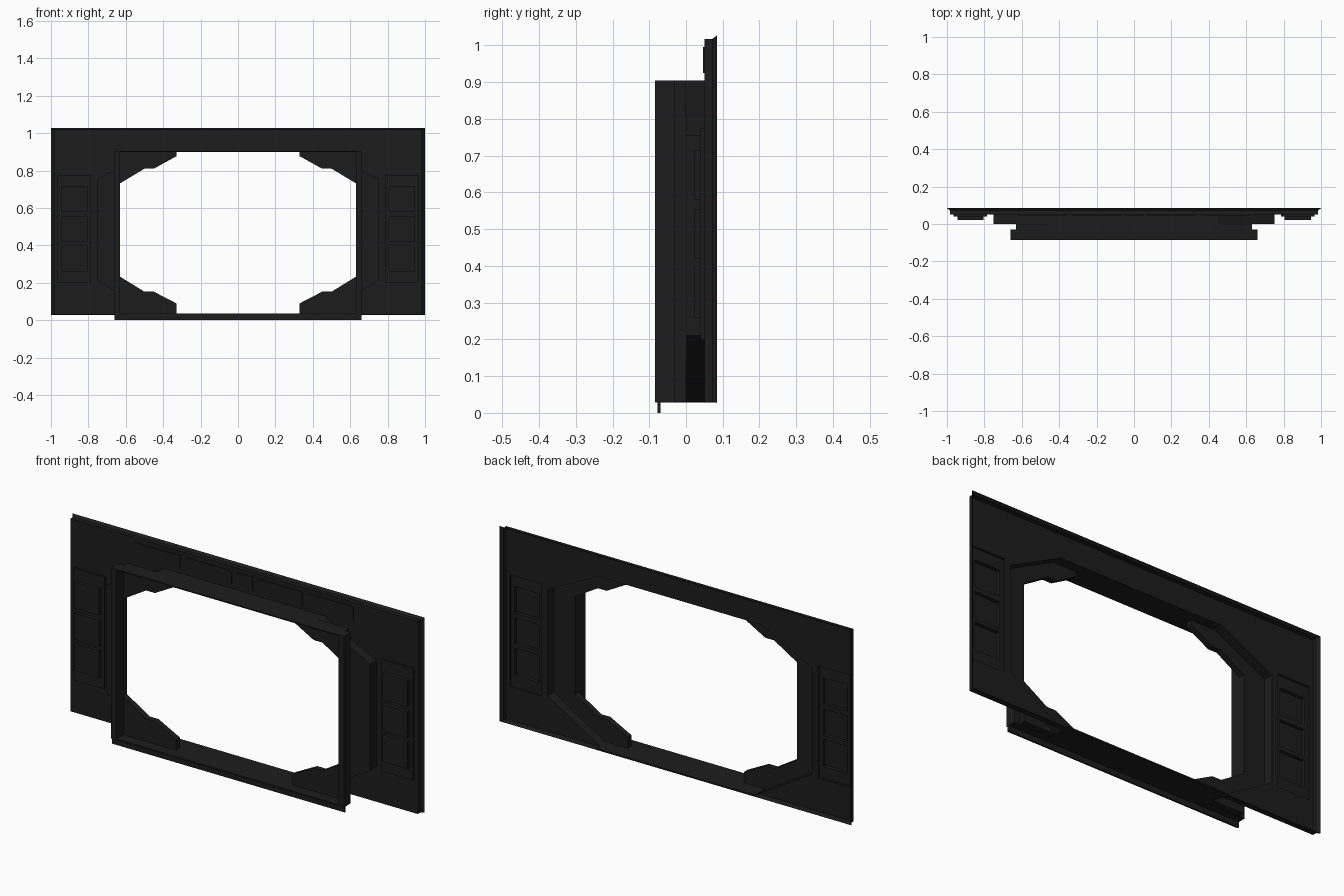
import bpy, bmesh

if "Cube" in bpy.data.objects:
    bpy.data.objects.remove(bpy.data.objects["Cube"])

dark = bpy.data.materials.new("dark_metal")
dark.diffuse_color = (0.012, 0.012, 0.012, 1)
dark.use_nodes = True
dark.node_tree.nodes["Principled BSDF"].inputs["Base Color"].default_value = dark.diffuse_color


def finish(name, bm, mirror=True):
    bmesh.ops.remove_doubles(bm, verts=bm.verts, dist=1e-5)
    bmesh.ops.recalc_face_normals(bm, faces=bm.faces)
    # open sheets should face the viewer in front
    flat = [f for f in bm.faces if abs(f.normal.y) > 0.9]
    if flat and sum(f.normal.y * f.calc_area() for f in flat) > 1e-4:
        bmesh.ops.reverse_faces(bm, faces=bm.faces)
    me = bpy.data.meshes.new(name)
    bm.to_mesh(me)
    bm.free()
    me.materials.append(dark)
    ob = bpy.data.objects.new(name, me)
    bpy.context.collection.objects.link(ob)
    if mirror:
        m = ob.modifiers.new("mirror", "MIRROR")
        m.merge_threshold = 0.0005
    return ob


def face(bm, pts, y):
    bm.faces.new([bm.verts.new((x, y, z)) for x, z in pts])


def loft(bm, sections, closed=False):
    """Skin between (outline, y) sections."""
    rows = [[bm.verts.new((x, y, z)) for x, z in p] for p, y in sections]
    for a, b in zip(rows, rows[1:]):
        n = len(a)
        for i in range(n if closed else n - 1):
            j = (i + 1) % n
            bm.faces.new((a[i], a[j], b[j], b[i]))


def rect(x0, x1, z0, z1):
    return [(x0, z0), (x1, z0), (x1, z1), (x0, z1)]


def prism(name, pts, y0, y1, mirror=True, back=True):
    bm = bmesh.new()
    loft(bm, [(pts, y0), (pts, y1)], True)
    face(bm, pts, y0)
    if back:
        face(bm, pts, y1)
    return finish(name, bm, mirror)


TOP, FLOOR = 0.905, 0.03
hole = [(.45, TOP), (.75, .755), (.75, .21), (.45, FLOOR)]
opening = [(.33, FLOOR), (.33, .09), (.45, .152), (.5, .152), (.63, .232),
           (.63, .732), (.5, .81), (.45, .81), (.33, .876), (.33, TOP)]
PX0, PX1, PZ0, PZ1 = .785, .965, .2, .775

# wall sheet with bay cutouts, and its flared rim running backwards
bm = bmesh.new()
face(bm, [(0, TOP)] + hole + [(PX0, FLOOR), (PX0, PZ0), (PX0, PZ1),
     (.985, PZ1), (.985, 1.018), (0, 1.018)], .05)
face(bm, rect(PX0, .985, FLOOR, PZ0), .05)
face(bm, rect(PX1, .985, PZ0, PZ1), .05)
inner = [(0, 1.018), (.985, 1.018), (.985, FLOOR), (0, FLOOR)]
outer = [(0, 1.028), (1, 1.028), (1, .027), (0, .027)]
loft(bm, [(inner, .05), (inner, .072), (outer, .085)])
finish("wall", bm)

# octagonal surround stepping forward from the wall
bm = bmesh.new()
loft(bm, [(hole, .05), (hole, 0)])
face(bm, hole + opening, 0)
finish("surround", bm)

# inner neck and the stepped corner braces
bm = bmesh.new()
neck = [(.63, .232), (.63, .732)]
loft(bm, [(neck, 0), (neck, -.03)])
finish("neck", bm)
prism("lower_brace", opening[:5] + [(.63, FLOOR)], -.03, 0)
prism("upper_brace", opening[5:] + [(.63, TOP)], -.03, 0)

# front door frame, ceiling, floor and lip
prism("frame_jamb", rect(.63, .66, FLOOR, TOP), -.085, -.03)
prism("ceiling", rect(-.66, .66, TOP - .006, TOP), -.085, -.03, False)
prism("ceiling_rear", rect(-.45, .45, TOP - .006, TOP), -.03, .05, False)
prism("floor", rect(-.66, .66, FLOOR - .002, .035), -.085, -.03, False)
prism("floor_rear", rect(-.45, .45, FLOOR - .002, .035), -.03, .085, False)
prism("floor_lip", rect(-.66, .66, 0, FLOOR), -.078, -.07, False)

# side bay: shallow tray carrying three raised panels, open at the back
bm = bmesh.new()
bay = rect(PX0, PX1, PZ0, PZ1)
loft(bm, [(bay, .05), (bay, .04)], True)
x0, x1 = .805, .945
face(bm, rect(PX0, x0, PZ0, PZ1), .04)
face(bm, rect(x1, PX1, PZ0, PZ1), .04)
low = PZ0
for z0, z1 in [(.26, .40), (.42, .555), (.58, .715)]:
    face(bm, rect(x0, x1, low, z0), .04)
    panel = rect(x0, x1, z0, z1)
    loft(bm, [(panel, .04), (panel, .022)], True)
    face(bm, panel, .022)
    low = z1
face(bm, rect(x0, x1, low, PZ1), .04)
finish("side_panels", bm)

# shallow header plates
for i, (a, b) in enumerate([(.07, .33), (.36, .62)]):
    prism(f"header_plate_{i + 1}", rect(a, b, .925, .995), .046, .05, back=False)
prism("header_plate_middle", rect(-.05, .05, .925, .995), .046, .05, False, False)
